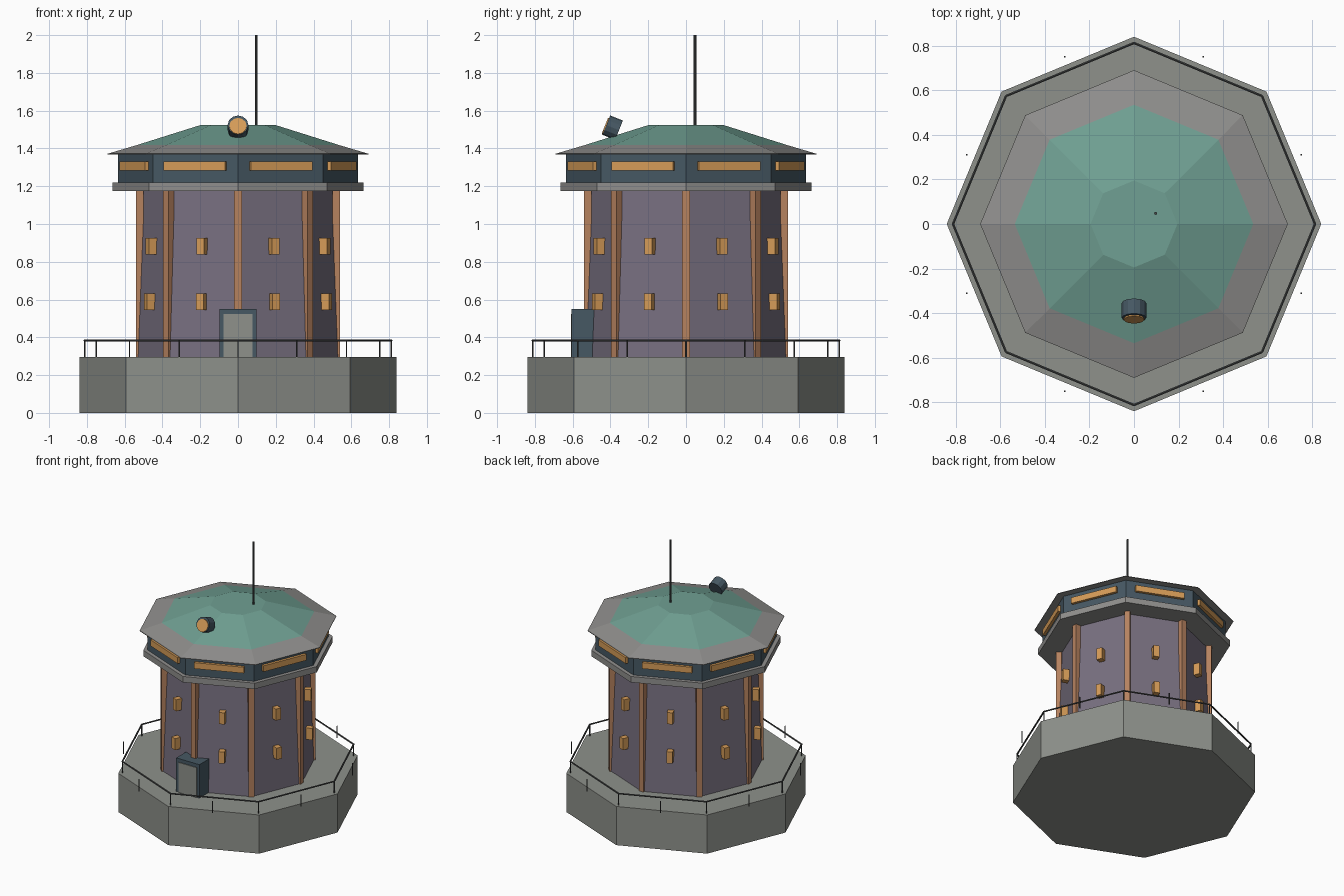
import bpy, bmesh, math
from mathutils import Matrix, Vector

if "Cube" in bpy.data.objects:
    bpy.data.objects.remove(bpy.data.objects["Cube"], do_unlink=True)

SIDES = 8
STEP = math.tau / SIDES
APOTHEM = math.cos(STEP / 2)


def material(name, *srgb):
    lin = [((c / 255 + 0.055) / 1.055) ** 2.4 for c in srgb] + [1.0]
    m = bpy.data.materials.new(name)
    m.use_nodes = True
    m.diffuse_color = lin
    m.node_tree.nodes["Principled BSDF"].inputs["Base Color"].default_value = lin
    return m


concrete = material("concrete", 142, 145, 139)
grey_stone = material("grey stone", 144, 143, 141)
wall_purple = material("muted purple wall", 120, 112, 128)
copper = material("copper", 182, 130, 95)
blue_steel = material("blue steel", 70, 88, 99)
amber = material("amber glass", 214, 156, 88)
teal = material("teal roof", 112, 160, 147)
iron = material("dark iron", 72, 74, 74)


def finish(name, bm, *mats):
    bmesh.ops.recalc_face_normals(bm, faces=bm.faces[:])
    mesh = bpy.data.meshes.new(name)
    bm.to_mesh(mesh)
    bm.free()
    for m in mats:
        mesh.materials.append(m)
    ob = bpy.data.objects.new(name, mesh)
    bpy.context.collection.objects.link(ob)
    return ob


def octagon_stack(name, profile, *mats):
    """Closed octagonal solid through (radius, height) rings."""
    bm = bmesh.new()
    rings = [[bm.verts.new((r * math.cos(i * STEP), r * math.sin(i * STEP), z))
              for i in range(SIDES)] for r, z in profile]
    for low, high in zip(rings, rings[1:]):
        for i in range(SIDES):
            j = (i + 1) % SIDES
            bm.faces.new((low[i], low[j], high[j], high[i]))
    bm.faces.new(rings[0])
    bm.faces.new(rings[-1])
    return finish(name, bm, *mats)


def add_box(bm, size, place):
    bmesh.ops.create_cube(bm, size=1, matrix=place @ Matrix.Diagonal((*size, 1)))


def add_rod(bm, a, b, radius, sides=6):
    a, b = Vector(a), Vector(b)
    turn = (b - a).to_track_quat("Z", "Y").to_matrix().to_4x4()
    bmesh.ops.create_cone(bm, cap_ends=True, segments=sides, radius1=radius, radius2=radius,
                          depth=(b - a).length, matrix=Matrix.Translation((a + b) / 2) @ turn)


def around(angle, radius, z):
    """Placement whose local x points outward from the axis."""
    return Matrix.Rotation(angle, 4, "Z") @ Matrix.Translation((radius, 0, z))


# Octagonal masses
octagon_stack("base_platform", [(0.84, 0), (0.84, 0.295)], concrete)
octagon_stack("tower_wall", [(0.537, 0.295), (0.503, 1.18)], wall_purple)
octagon_stack("gallery_slab", [(0.665, 1.175), (0.665, 1.22)], grey_stone)
octagon_stack("cabin", [(0.635, 1.22), (0.635, 1.37)], blue_steel)
roof = octagon_stack("roof", [(0.69, 1.368), (0.69, 1.372), (0.535, 1.418), (0.195, 1.525)],
                     grey_stone, teal)
for face in roof.data.polygons:
    if face.center.z > 1.42:
        face.material_index = 1

# Corner ribs of the tower
bm = bmesh.new()
for i in range(SIDES):
    add_box(bm, (0.04, 0.04, 0.885), around(i * STEP, 0.52, 0.7375))
finish("corner_ribs", bm, copper)

# Windows in the tower and the cabin, centred on every side
tower_bm, cabin_bm = bmesh.new(), bmesh.new()
for i in range(SIDES):
    angle = (i + 0.5) * STEP
    for outer, z in ((0.531, 0.588), (0.52, 0.882)):
        add_box(tower_bm, (0.06, 0.042, 0.088), around(angle, outer - 0.03, z))
    add_box(cabin_bm, (0.04, 0.352, 0.046), around(angle, 0.587, 1.307))
finish("tower_windows", tower_bm, amber)
finish("cabin_windows", cabin_bm, amber)

# Door porch
bm = bmesh.new()
add_box(bm, (0.196, 0.16, 0.255), Matrix.Translation((0, -0.525, 0.4225)))
finish("door_porch", bm, blue_steel)
bm = bmesh.new()
add_box(bm, (0.154, 0.008, 0.228), Matrix.Translation((0, -0.606, 0.409)))
finish("door_panel", bm, concrete)

# Railing with posts at the corners and between them
bm = bmesh.new()
for i in range(SIDES * 2):
    p = around(i * STEP / 2, 0.812, 0).translation
    add_rod(bm, p + Vector((0, 0, 0.295)), p + Vector((0, 0, 0.385)), 0.004)
for i in range(SIDES):
    add_rod(bm, around(i * STEP, 0.812, 0.383).translation,
            around((i + 1) * STEP, 0.812, 0.383).translation, 0.006)
finish("railing", bm, iron)

# Antenna
bm = bmesh.new()
add_rod(bm, (0.097, 0.048, 1.5), (0.097, 0.048, 2.0), 0.007, 8)
finish("antenna", bm, iron)

# Searchlight, tipped upward
aim = Vector((0, -0.93, 0.37)).normalized()
down = Vector((0, -0.37, -0.93)).normalized()
centre = Vector((0, -0.388, 1.51))
bm = bmesh.new()
add_rod(bm, centre - aim * 0.036, centre + aim * 0.036, 0.055, 12)
finish("searchlight_drum", bm, blue_steel)
bm = bmesh.new()
lens = centre + down * 0.007
add_rod(bm, lens, lens + aim * 0.042, 0.046, 12)
finish("searchlight_lens", bm, amber)
